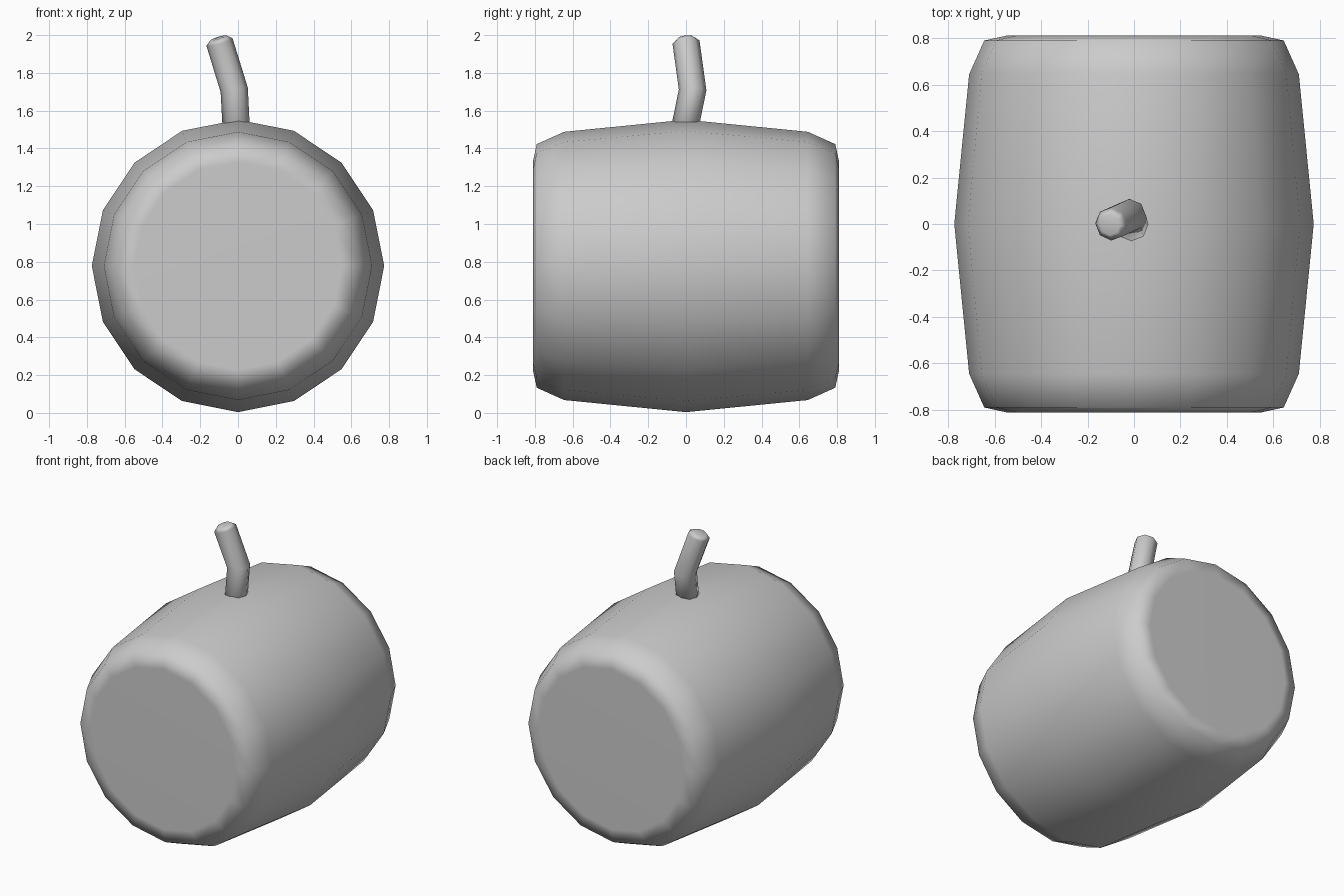
import bpy, bmesh, math
from mathutils import Vector

if "Cube" in bpy.data.objects:
    bpy.data.objects.remove(bpy.data.objects["Cube"])


def loft(name, rings, sides):
    """Skin round rings given as (centre, axis, radius) and cap both ends."""
    bm = bmesh.new()
    loops = []
    for centre, axis, radius in rings:
        n = Vector(axis).normalized()
        u = (Vector((1, 0, 0)) - n * n.x).normalized()
        v = n.cross(u)
        loops.append([bm.verts.new(Vector(centre) + radius * (
            u * math.cos(2 * math.pi * i / sides) + v * math.sin(2 * math.pi * i / sides)))
            for i in range(sides)])
    for a, b in zip(loops, loops[1:]):
        for i in range(sides):
            j = (i + 1) % sides
            bm.faces.new((a[i], a[j], b[j], b[i]))
    bm.faces.new(loops[0][::-1])
    bm.faces.new(loops[-1])
    bmesh.ops.recalc_face_normals(bm, faces=bm.faces)
    for f in bm.faces:
        f.smooth = True
    me = bpy.data.meshes.new(name)
    bm.to_mesh(me)
    bm.free()
    ob = bpy.data.objects.new(name, me)
    bpy.context.collection.objects.link(ob)
    mod = ob.modifiers.new("weighted_normals", 'WEIGHTED_NORMAL')
    mod.weight = 50
    return ob


# Barrel lying along y, symmetric about the middle
half = [(0.645, 0.71), (0.79, 0.645), (0.811, 0.55)]
profile = [(-y, r) for y, r in reversed(half)] + [(0, 0.774)] + half
loft("barrel_body", [((0, y, 0.778), (0, 1, 0), r) for y, r in profile], 16)

# Bent stem with a rounded tip
loft("stem", [
    ((-0.008, -0.012, 1.48), (-0.03, 0.2, 1), 0.072),
    ((-0.02, 0.035, 1.71), (-0.17, 0.03, 1), 0.073),
    ((-0.098, 0.0, 1.963), (-0.31, -0.13, 1), 0.072),
    ((-0.105, -0.003, 1.985), (-0.31, -0.13, 1), 0.045),
], 8)
